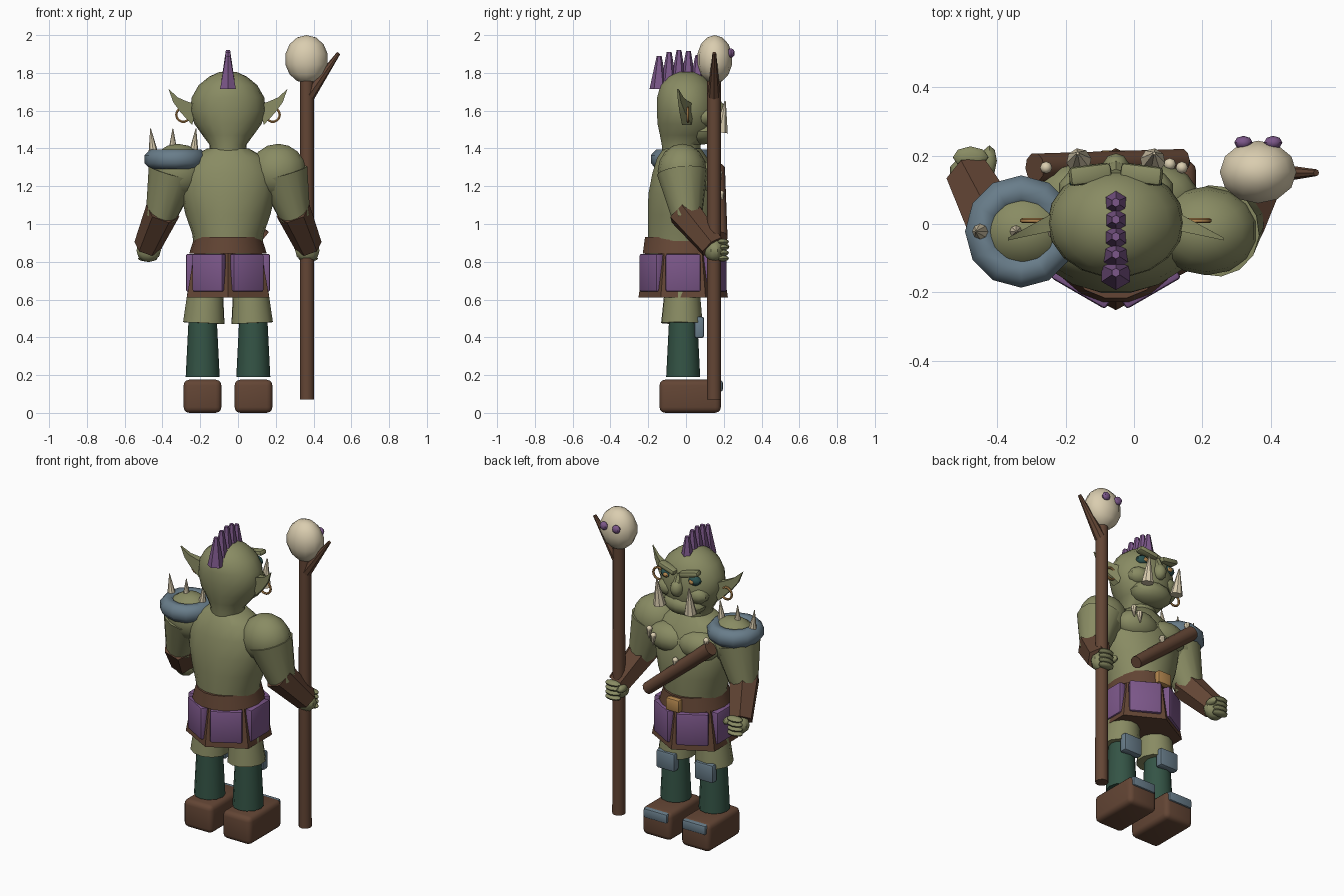
import bpy, bmesh, math
from mathutils import Vector, Matrix, Euler

if "Cube" in bpy.data.objects:
    bpy.data.objects.remove(bpy.data.objects["Cube"])

C = -0.053  # body centre line in x


def material(name, rgb):
    m = bpy.data.materials.new(name)
    m.diffuse_color = (*rgb, 1)
    m.use_nodes = True
    m.node_tree.nodes["Principled BSDF"].inputs["Base Color"].default_value = m.diffuse_color
    return m


SKIN = material("skin green", (0.25, 0.26, 0.125))
BROWN = material("brown leather", (0.125, 0.06, 0.035))
PURPLE = material("purple", (0.2, 0.095, 0.25))
STEEL = material("blue grey metal", (0.14, 0.205, 0.255))
BONE = material("bone", (0.7, 0.61, 0.43))
CLOTH = material("dark green cloth", (0.034, 0.088, 0.06))
GOLD = material("gold", (0.47, 0.25, 0.08))
TEAL = material("eye teal", (0.025, 0.085, 0.08))


def finish(name, bm, mat, matrix=None, angle=38):
    if matrix is not None:
        bmesh.ops.transform(bm, matrix=matrix, verts=bm.verts)
    bmesh.ops.recalc_face_normals(bm, faces=bm.faces)
    me = bpy.data.meshes.new(name)
    bm.to_mesh(me)
    bm.free()
    me.materials.append(mat)
    ob = bpy.data.objects.new(name, me)
    bpy.context.collection.objects.link(ob)
    if angle:
        bpy.ops.object.select_all(action='DESELECT')
        ob.select_set(True)
        bpy.context.view_layer.objects.active = ob
        bpy.ops.object.shade_smooth_by_angle(angle=math.radians(angle))
    return ob


def rod(name, p, q, r1, r2, mat, n=12, angle=38):
    p, q = Vector(p), Vector(q)
    bm = bmesh.new()
    bmesh.ops.create_cone(bm, cap_ends=True, segments=n, radius1=r1, radius2=r2, depth=(q - p).length)
    rot = (q - p).to_track_quat('Z', 'Y').to_matrix().to_4x4()
    return finish(name, bm, mat, Matrix.Translation((p + q) / 2) @ rot, angle)


def ball(name, loc, size, mat, n=14, rot=(0, 0, 0)):
    bm = bmesh.new()
    bmesh.ops.create_uvsphere(bm, u_segments=n, v_segments=max(6, n // 2 + 1), radius=1)
    return finish(name, bm, mat, Matrix.LocRotScale(Vector(loc), Euler(rot), Vector(size)))


def box(name, loc, size, mat, bevel=0.01, rot=(0, 0, 0), segs=2):
    bm = bmesh.new()
    bmesh.ops.create_cube(bm, size=1)
    bmesh.ops.scale(bm, vec=size, verts=bm.verts)
    bmesh.ops.bevel(bm, geom=bm.edges[:], offset=bevel, segments=segs, profile=0.5, affect='EDGES')
    return finish(name, bm, mat, Matrix.LocRotScale(Vector(loc), Euler(rot), None))


def loft(name, rings, mat, n=18, turn=0.0, angle=38):
    """Stack of ellipses: (z, centre y, radius x, radius y)."""
    bm = bmesh.new()
    rows = []
    for z, cy, rx, ry in rings:
        ts = [2 * math.pi * i / n + turn for i in range(n)]
        rows.append([bm.verts.new((C + rx * math.cos(t), cy + ry * math.sin(t), z)) for t in ts])
    for a, b in zip(rows, rows[1:]):
        for i in range(n):
            bm.faces.new((a[i], a[(i + 1) % n], b[(i + 1) % n], b[i]))
    bm.faces.new(rows[0][::-1])
    bm.faces.new(rows[-1])
    return finish(name, bm, mat, None, angle)


def ring(name, loc, major, minor, mat, n, m, rot=(0, 0, 0), squash=1.0):
    bm = bmesh.new()
    rows = []
    for i in range(n):
        t = 2 * math.pi * i / n
        rows.append([bm.verts.new(((major + minor * math.cos(p)) * math.cos(t),
                                   (major + minor * math.cos(p)) * math.sin(t),
                                   minor * squash * math.sin(p)))
                     for p in [2 * math.pi * (j + 0.5) / m for j in range(m)]])
    for i in range(n):
        a, b = rows[i], rows[(i + 1) % n]
        for j in range(m):
            bm.faces.new((a[j], b[j], b[(j + 1) % m], a[(j + 1) % m]))
    return finish(name, bm, mat, Matrix.LocRotScale(Vector(loc), Euler(rot), None), 50)


# Torso and chest
loft("torso", [(0.84, -0.02, 0.175, 0.18), (0.95, -0.02, 0.19, 0.185), (1.05, -0.015, 0.225, 0.19),
               (1.16, -0.015, 0.25, 0.187), (1.27, -0.015, 0.25, 0.165), (1.35, -0.02, 0.2, 0.135),
               (1.40, -0.02, 0.11, 0.10)], SKIN)
# Head and neck
loft("head", [(1.32, -0.03, 0.092, 0.095), (1.42, -0.025, 0.098, 0.105), (1.47, 0.0, 0.135, 0.14),
              (1.53, 0.005, 0.178, 0.158), (1.60, 0.005, 0.2, 0.162), (1.67, 0.002, 0.192, 0.157),
              (1.735, 0.0, 0.155, 0.138), (1.78, 0.0, 0.1, 0.095), (1.805, 0.0, 0.045, 0.045)], SKIN)
ball("jaw", (C, 0.085, 1.49), (0.135, 0.1, 0.07), SKIN)
ball("nose", (C, 0.165, 1.605), (0.04, 0.042, 0.05), SKIN, 10)
rod("nose_bridge", (C, 0.14, 1.69), (C, 0.17, 1.61), 0.022, 0.03, SKIN, 8)

# Crest of spiked hair
for i, (y, z) in enumerate([(-0.145, 1.89), (-0.092, 1.91), (-0.04, 1.92), (0.01, 1.915), (0.06, 1.895)]):
    rod(f"hair_spike_{i}", (C, y, 1.715), (C, y + 0.003, z), 0.048, 0.013, PURPLE, 6, 0)

for s, side in ((-1, "left"), (1, "right")):
    def at(u, y, z):
        return (C + s * u, y, z)

    # Face details
    ball(f"{side}_eye", at(0.095, 0.125, 1.665), (0.042, 0.032, 0.03), TEAL, 10)
    ball(f"{side}_iris", at(0.09, 0.15, 1.662), (0.018, 0.012, 0.014), GOLD, 8)
    box(f"{side}_brow", at(0.075, 0.145, 1.71), (0.125, 0.055, 0.032), SKIN, 0.012, (0, -s * 0.22, -s * 0.12))
    ball(f"{side}_cheek", at(0.1, 0.1, 1.57), (0.07, 0.06, 0.055), SKIN, 10)
    rod(f"{side}_tusk", at(0.108, 0.185, 1.485), at(0.112, 0.207, 1.65), 0.037, 0.004, BONE, 8, 0)

    # Swept ear with tapering outline
    bm = bmesh.new()
    outline = [(0.16, 1.63), (0.22, 1.65), (0.265, 1.67), (0.315, 1.715), (0.29, 1.645), (0.25, 1.59), (0.19, 1.525)]
    rows = []
    for d in (-1, 1):
        rows.append([bm.verts.new(at(u, 0.015 - 0.38 * (u - 0.16) + d * max(0.004, 0.03 - 0.17 * (u - 0.16)), z))
                     for u, z in outline])
    k = len(outline)
    bm.faces.new(rows[0])
    bm.faces.new(rows[1][::-1])
    for i in range(k):
        bm.faces.new((rows[0][i], rows[1][i], rows[1][(i + 1) % k], rows[0][(i + 1) % k]))
    finish(f"{side}_ear", bm, SKIN)
    ring(f"{side}_earring", at(0.237, 0.01, 1.578), 0.037, 0.007, GOLD, 14, 6, (math.pi / 2, 0, 0))

    # Arm
    ball(f"{side}_pectoral", at(0.1, 0.085, 1.245), (0.14, 0.095, 0.09), SKIN)
    ball(f"{side}_shoulder", at(0.265, -0.02, 1.28), (0.152, 0.13, 0.145), SKIN)
    rod(f"{side}_upper_arm", at(0.29, -0.02, 1.27), at(0.358, 0.005, 1.03), 0.135, 0.08, SKIN, 14)
    rod(f"{side}_bracer", at(0.345, -0.015, 1.07), at(0.428, 0.14, 0.88), 0.093, 0.072, BROWN, 6, 0)
    ball(f"{side}_palm", at(0.42, 0.15, 0.86), (0.068, 0.055, 0.062), SKIN, 10)
    for i in range(4):
        ball(f"{side}_finger_{i}", at(0.425, 0.195, 0.905 - i * 0.029), (0.052, 0.032, 0.017), SKIN, 8)
    ball(f"{side}_thumb", at(0.37, 0.185, 0.88), (0.022, 0.045, 0.022), SKIN, 8)

    # Leg, knee pad and boot
    rod(f"{side}_thigh", at(0.118, -0.02, 0.68), at(0.128, -0.022, 0.475), 0.092, 0.112, SKIN, 12)
    rod(f"{side}_stocking", at(0.134, -0.015, 0.19), at(0.134, -0.015, 0.49), 0.09, 0.075, CLOTH, 12)
    box(f"{side}_knee_pad", at(0.134, 0.07, 0.453), (0.13, 0.052, 0.115), STEEL, 0.014)
    box(f"{side}_boot", at(0.135, 0.022, 0.088), (0.2, 0.325, 0.175), BROWN, 0.03, segs=3)
    box(f"{side}_toe_plate", at(0.135, 0.165, 0.142), (0.165, 0.06, 0.06), STEEL, 0.012)

# Belt, buckle and skirt with hanging plates
loft("belt", [(0.845, -0.02, 0.205, 0.212), (0.93, -0.02, 0.178, 0.2)], BROWN)
box("buckle", (C, 0.195, 0.885), (0.095, 0.04, 0.08), GOLD, 0.01)
loft("skirt", [(0.61, -0.015, 0.252, 0.237), (0.85, -0.015, 0.205, 0.2)], BROWN, 6, math.pi / 6, 0)
for i in range(6):
    t = i * math.pi / 3
    box(f"skirt_plate_{i}", (C + 0.2 * math.cos(t), -0.015 + 0.195 * math.sin(t), 0.742),
        (0.045, 0.185, 0.2), PURPLE, 0.01, (0, 0, t))

# Shoulder guard with spikes
ring("shoulder_guard", (-0.33, -0.022, 1.343), 0.118, 0.05, STEEL, 12, 8, squash=1.1)
for i, (x, lean) in enumerate([(-0.448, -0.015), (-0.345, 0.0), (-0.235, 0.012)]):
    rod(f"guard_spike_{i}", (x, -0.022, 1.375), (x + lean, -0.022, 1.505), 0.026, 0.002, BONE, 8, 0)

# Club strapped across the chest
rod("chest_club", (0.14, 0.185, 0.93), (-0.29, 0.165, 1.29), 0.036, 0.043, BROWN, 10)
# Hanging teeth
for i, (x, y, z) in enumerate([(0.14, 0.165, 1.28), (0.105, 0.175, 1.25), (-0.055, 0.185, 1.14), (-0.257, 0.165, 1.31)]):
    ball(f"tooth_{i}_root", (x, y, z + 0.02), (0.018, 0.018, 0.018), BONE, 8)
    rod(f"tooth_{i}", (x, y, z + 0.02), (x, y + 0.005, z - 0.04), 0.018, 0.003, BONE, 8)

# Staff topped with a skull
rod("staff", (0.365, 0.148, 0.07), (0.365, 0.148, 1.77), 0.038, 0.036, BROWN, 12)
rod("staff_branch", (0.375, 0.148, 1.68), (0.533, 0.15, 1.905), 0.034, 0.01, BROWN, 8)
ball("skull", (0.363, 0.152, 1.872), (0.115, 0.094, 0.128), BONE, 12)
for x in (0.32, 0.407):
    ball("skull_eye", (x, 0.238, 1.905), (0.027, 0.02, 0.025), PURPLE, 8)
